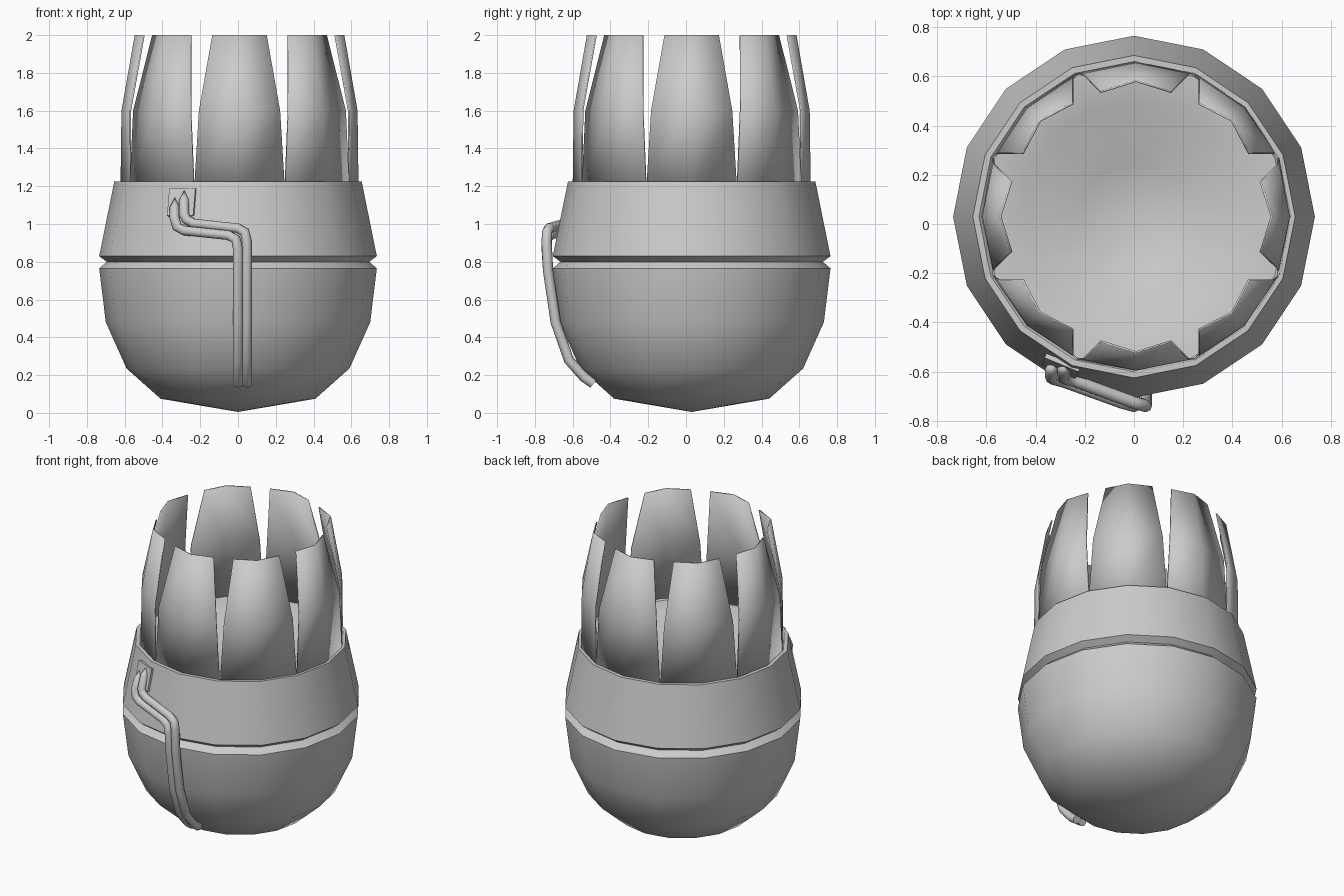
import bpy, bmesh, math
from mathutils import Vector

if "Cube" in bpy.data.objects:
    bpy.data.objects.remove(bpy.data.objects["Cube"])

CY = 0.03   # depth position of the main axis
SIDES = 16


def finish(name, bm, angle=35):
    bmesh.ops.recalc_face_normals(bm, faces=bm.faces)
    mesh = bpy.data.meshes.new(name)
    bm.to_mesh(mesh)
    bm.free()
    ob = bpy.data.objects.new(name, mesh)
    bpy.context.collection.objects.link(ob)
    bpy.ops.object.select_all(action='DESELECT')
    ob.select_set(True)
    bpy.context.view_layer.objects.active = ob
    bpy.ops.object.shade_smooth_by_angle(angle=math.radians(angle))
    return ob


def polar(r, deg, z):
    a = math.radians(deg)
    return Vector((r * math.cos(a), CY + r * math.sin(a), z))


def lathe(name, profile, angle=40):
    bm = bmesh.new()
    rings = []
    for r, z in profile:
        if r == 0:
            rings.append([bm.verts.new((0, CY, z))] * SIDES)
        else:
            rings.append([bm.verts.new(polar(r, i * 360 / SIDES, z)) for i in range(SIDES)])
    for a, b in zip(rings, rings[1:]):
        for i in range(SIDES):
            j = (i + 1) % SIDES
            bm.faces.new(list(dict.fromkeys((a[i], a[j], b[j], b[i]))))
    return finish(name, bm, angle)


def tube(name, points, radius, sides=8):
    bm = bmesh.new()
    pts = [Vector(p) for p in points]
    rings = []
    side = None
    for i, p in enumerate(pts):
        t_in = (p - pts[max(i - 1, 0)]).normalized()
        t_out = (pts[min(i + 1, len(pts) - 1)] - p).normalized()
        t = (t_in + t_out).normalized()
        if side is None:
            side = t.cross(Vector((0, 1, 0))).normalized()
        side = (side - t * side.dot(t)).normalized()
        up = t.cross(side)
        rings.append([bm.verts.new(p + radius * (side * math.cos(k * math.tau / sides)
                                                 + up * math.sin(k * math.tau / sides)))
                      for k in range(sides)])
    for a, b in zip(rings, rings[1:]):
        for k in range(sides):
            bm.faces.new((a[k], a[(k + 1) % sides], b[(k + 1) % sides], b[k]))
    bm.faces.new(rings[0])
    # pointed top end
    tip = bm.verts.new(pts[-1] + Vector((0, 0.012, 0.05)))
    for k in range(sides):
        bm.faces.new((rings[-1][k], rings[-1][(k + 1) % sides], tip))
    return finish(name, bm, 50)


# round body with groove, shoulder, rim and hollow top
lathe("body", [(0, 0.005), (0.41, 0.075), (0.59, 0.235), (0.70, 0.48), (0.735, 0.765),
               (0.695, 0.80), (0.735, 0.83), (0.655, 1.225), (0.63, 1.225),
               (0.62, 1.215), (0.465, 1.205), (0.22, 1.07), (0, 1.07)])

# ring of eight tapering petals
for n in range(8):
    bm = bmesh.new()
    rows = []
    for z, r_mid, r_end, half in ((1.205, 0.63, 0.63, 22.3), (1.6, 0.625, 0.62, 20.3),
                                  (2.0, 0.555, 0.53, 15.8)):
        rows.append([bm.verts.new(polar(r, n * 45 + d, z) + Vector((0.008, 0, 0)))
                     for r, d in ((r_end, -half), (r_mid, 0), (r_end, half))])
    for a, b in zip(rows, rows[1:]):
        for k in range(2):
            bm.faces.new((a[k], a[k + 1], b[k + 1], b[k]))
    petal = finish("petal_%d" % (n + 1), bm, 35)
    mod = petal.modifiers.new("thickness", 'SOLIDIFY')
    mod.thickness = 0.008
    mod.offset = -1

# pair of bent wires lying against the front
for name, x, rise, xl in (("wire_lower", 0.0, 0.0, -0.335), ("wire_upper", 0.047, 0.038, -0.285)):
    tube(name, [(x, -0.49, 0.155), (x, -0.54, 0.19), (x, -0.62, 0.28), (x, -0.69, 0.48),
                (x, -0.73, 0.75), (x, -0.738, 0.87 + rise), (x - 0.012, -0.735, 0.92 + rise),
                (x - 0.05, -0.725, 0.94 + rise), (xl + 0.05, -0.64, 0.965 + rise),
                (xl + 0.012, -0.63, 0.985 + rise), (xl, -0.622, 1.03 + rise * 0.5),
                (xl, -0.59, 1.09 + rise)], 0.027)

# small square catch plate behind the wire tips
bm = bmesh.new()
along = Vector((0.92, -0.38, 0))
up = Vector((0.08, 0.19, 0.97))
out = along.cross(up).normalized()
for v in bmesh.ops.create_cube(bm, size=1)['verts']:
    c = v.co.copy()
    v.co = (Vector((-0.297, -0.577, 1.115)) + along * c.x * 0.15
            + up * c.z * 0.15 + out * c.y * 0.02)
finish("catch_plate", bm, 30)
